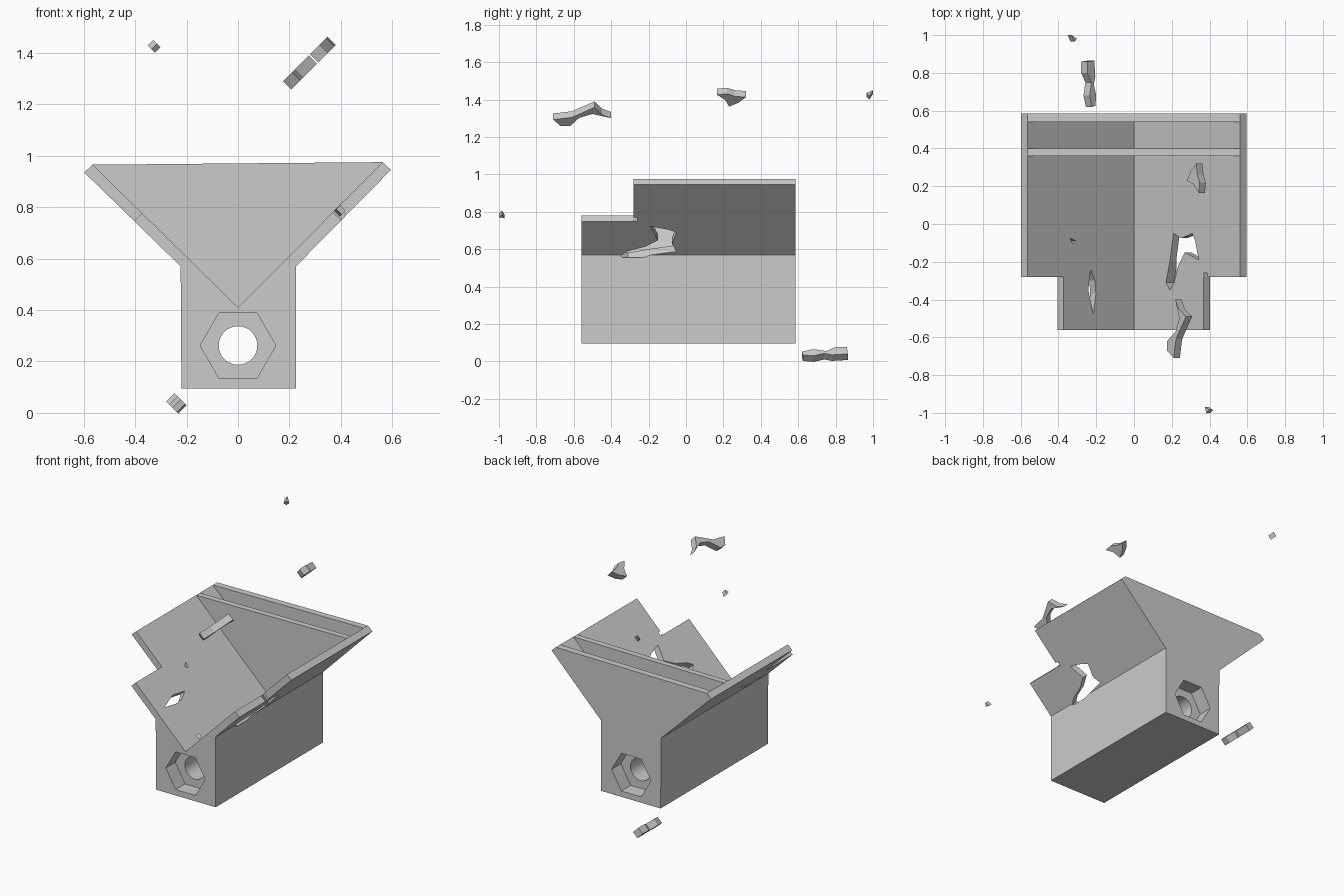
import bpy, bmesh, math
from mathutils import Vector

if "Cube" in bpy.data.objects:
    bpy.data.objects.remove(bpy.data.objects["Cube"])


def solid(name, ring, offset):
    """Closed prism: a ring of points swept along an offset vector."""
    bm = bmesh.new()
    verts = [bm.verts.new(p) for p in ring]
    face = bm.faces.new(verts)
    res = bmesh.ops.extrude_face_region(bm, geom=[face], use_keep_orig=True)
    top = [g for g in res["geom"] if isinstance(g, bmesh.types.BMVert)]
    bmesh.ops.translate(bm, verts=top, vec=Vector(offset))
    bmesh.ops.recalc_face_normals(bm, faces=bm.faces)
    me = bpy.data.meshes.new(name)
    bm.to_mesh(me)
    bm.free()
    ob = bpy.data.objects.new(name, me)
    bpy.context.collection.objects.link(ob)
    return ob


def prism_y(name, xz, y0, y1):
    return solid(name, [(x, y0, z) for x, z in xz], (0, y1 - y0, 0))


def slab(name, side, xy, level, thick, lift=0.0):
    """Outline lying on a sloped trough wall, thickened through that wall."""
    n = Vector((side, 0, -1)).normalized()
    ring = [Vector((x, y, side * x + level)) - n * lift for x, y in xy]
    return solid(name, ring, n * (thick + lift))


def circle(r, n, z=0.262):
    return [(r * math.cos(math.tau * i / n), z + r * math.sin(math.tau * i / n))
            for i in range(n)]


def cut(body, cutter):
    m = body.modifiers.new("cut", "BOOLEAN")
    m.operation, m.solver, m.object = "DIFFERENCE", "EXACT", cutter
    bpy.context.view_layer.objects.active = body
    bpy.ops.object.modifier_apply(modifier=m.name)
    bpy.data.objects.remove(cutter, do_unlink=True)


FRONT, BACK = -0.56, 0.585

# Block with flared top
body = prism_y("trough_block",
               [(-0.22, 0.095), (0.225, 0.095), (0.225, 0.57), (0.595, 0.945),
                (0.562, 0.975), (-0.565, 0.965), (-0.598, 0.935), (-0.223, 0.57)],
               FRONT, BACK)

# V trough and the slot between the two end plates
vee = [(0, 0.41), (0.562 * 1.5, 0.41 + 0.565 * 1.5), (-0.565 * 1.5, 0.41 + 0.555 * 1.5)]
cut(body, prism_y("trough_cutter", vee, -0.7, 0.36))
cut(body, prism_y("slot_cutter", vee, 0.40, 0.54))

# Shorter wings at the front
for s in (-1, 1):
    wing = [(s * 0.32, 0.83), (s * 0.45, 0.70), (s * 0.75, 1.0), (s * 0.62, 1.13)]
    cut(body, prism_y("wing_cutter", wing, -0.7, -0.28))

# Bolt hole with a hexagonal recess at each end
cut(body, prism_y("bolt_cutter", circle(0.075, 48), -0.7, 0.7))
cut(body, prism_y("hex_front_cutter", circle(0.147, 6), -0.7, FRONT + 0.1))
cut(body, prism_y("hex_back_cutter", circle(0.147, 6), BACK - 0.1, 0.7))

# Broken holes in the walls
holes = [
    (1, [(0.21, -0.05), (0.25, -0.075), (0.31, -0.05), (0.325, -0.09), (0.343, -0.19),
         (0.27, -0.15), (0.235, -0.22), (0.212, -0.31), (0.19, -0.35), (0.17, -0.31),
         (0.19, -0.2)]),
    (1, [(0.368, -0.26), (0.39, -0.26), (0.39, -0.29), (0.375, -0.285)]),
    (-1, [(-0.228, -0.24), (-0.205, -0.30), (-0.20, -0.37), (-0.213, -0.48),
          (-0.24, -0.35)]),
    (-1, [(-0.335, -0.075), (-0.305, -0.09), (-0.32, -0.105)]),
]
for side, pts in holes:
    cut(body, slab("break_cutter", side, pts, 0.41, 0.056, 0.03))

# Loose fragments
slab("fragment_large", 1,
     [(0.218, -0.40), (0.24, -0.50), (0.22, -0.57), (0.175, -0.62), (0.175, -0.67),
      (0.21, -0.71), (0.222, -0.61), (0.275, -0.49), (0.237, -0.45)], 1.115, 0.046)
slab("fragment_medium", 1,
     [(0.33, 0.32), (0.30, 0.28), (0.28, 0.23), (0.315, 0.21), (0.343, 0.165),
      (0.348, 0.22), (0.335, 0.26)], 1.115, 0.046)
slab("fragment_low", -1,
     [(-0.247, 0.86), (-0.21, 0.865), (-0.205, 0.78), (-0.213, 0.74), (-0.20, 0.68),
      (-0.205, 0.625), (-0.222, 0.62), (-0.235, 0.68), (-0.225, 0.75), (-0.247, 0.80)],
     -0.17, 0.046)
slab("fragment_small_back", -1,
     [(-0.33, 1.0), (-0.302, 0.98), (-0.315, 0.965)], 1.12, 0.03)
slab("fragment_small_front", 1,
     [(0.376, -0.97), (0.382, -1.0), (0.397, -0.985)], 0.41, 0.03)
